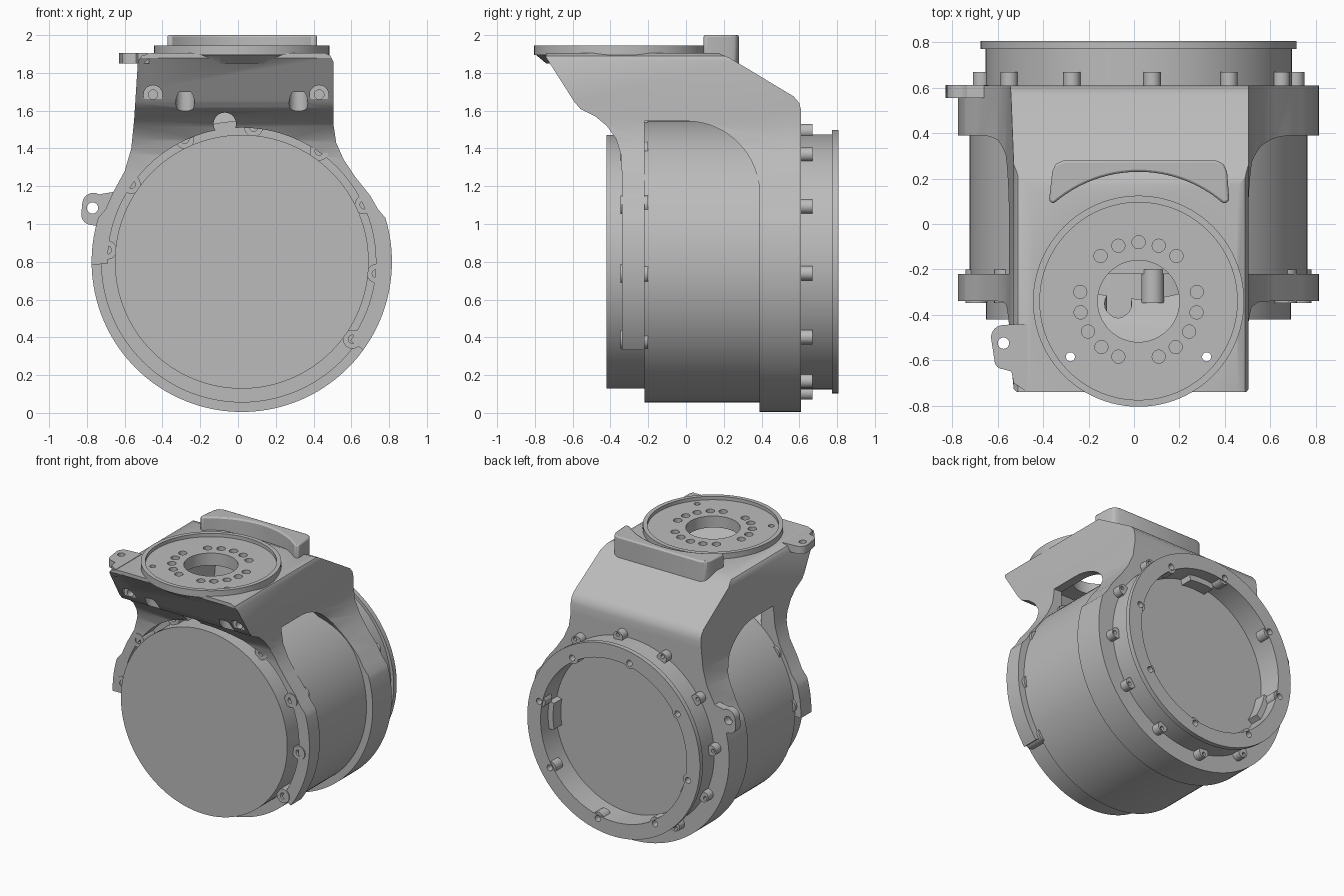
import bpy, bmesh
from math import sin, cos, radians
from mathutils import Vector

if "Cube" in bpy.data.objects:
    bpy.data.objects.remove(bpy.data.objects["Cube"], do_unlink=True)

GREY = (0.5, 0.5, 0.5, 1)
mat = bpy.data.materials.new("cast grey")
mat.use_nodes = True
mat.diffuse_color = GREY
mat.node_tree.nodes["Principled BSDF"].inputs["Base Color"].default_value = GREY

CX, CZ = 0.02, 0.80      # axis of the main barrel
TX, TY = 0.02, -0.34     # axis of the top mount


def prism(name, pts, axis, a, b, pts2=None):
    """Extrude a 2D outline along an axis, optionally to a second outline."""
    def place(p, t):
        u, v = p
        return {"x": (t, u, v), "y": (u, t, v), "z": (u, v, t)}[axis]
    bm = bmesh.new()
    lo = [bm.verts.new(place(p, a)) for p in pts]
    hi = [bm.verts.new(place(p, b)) for p in (pts2 or pts)]
    n = len(pts)
    bm.faces.new(lo)
    bm.faces.new(hi)
    for i in range(n):
        j = (i + 1) % n
        bm.faces.new((lo[i], lo[j], hi[j], hi[i]))
    bmesh.ops.recalc_face_normals(bm, faces=bm.faces)
    me = bpy.data.meshes.new(name)
    bm.to_mesh(me)
    bm.free()
    me.materials.append(mat)
    ob = bpy.data.objects.new(name, me)
    bpy.context.collection.objects.link(ob)
    return ob


def arc(cx, cy, r, start, end, n):
    angs = [radians(start + (end - start) * i / n) for i in range(n + 1)]
    return [(cx + r * cos(t), cy + r * sin(t)) for t in angs]


def cyl(name, c, r, axis, a, b, n=32, r2=None):
    ring = lambda rad: arc(c[0], c[1], rad, 0, 360, n)[:-1]
    return prism(name, ring(r), axis, a, b, ring(r2) if r2 else None)


def polar(c, r, deg):
    return c[0] + r * cos(radians(deg)), c[1] + r * sin(radians(deg))


def combine(ob, op, *others):
    """Apply booleans and discard the helper shapes."""
    for other in others:
        m = ob.modifiers.new("bool", "BOOLEAN")
        m.operation, m.solver, m.object = op, "EXACT", other
        bpy.context.view_layer.objects.active = ob
        bpy.ops.object.modifier_apply(modifier=m.name)
        bpy.data.objects.remove(other, do_unlink=True)


def drill(ob, c, r, axis, a, b, n=20):
    combine(ob, "DIFFERENCE", cyl("cutter", c, r, axis, a, b, n))


axis_c, top_c = (CX, CZ), (TX, TY)
bolt_angles = [-35 + 30 * k for k in range(12)]

# Housing: front outline crossed with side outline
right = [(0.74, 1.08), (0.70, 1.15), (0.62, 1.25), (0.56, 1.34), (0.52, 1.43),
         (0.505, 1.53), (0.505, 1.86), (0.49, 1.89), (0.46, 1.905)]
left = [(-0.46, 1.905), (-0.51, 1.89), (-0.53, 1.86), (-0.55, 1.55), (-0.565, 1.40),
        (-0.60, 1.28), (-0.66, 1.17), (-0.70, 1.08)]
housing = prism("housing", right + left + arc(CX, CZ, 0.795, 163, 377, 90), "y", -0.9, 0.61)
side = [(-0.74, 1.95), (-0.74, 1.88), (-0.59, 1.645), (-0.56, 1.61), (-0.48, 1.57),
        (-0.42, 1.52), (-0.37, 1.45), (-0.345, 1.37), (-0.34, 1.28), (-0.34, -0.1),
        (0.7, -0.1), (0.61, 0.1), (0.61, 1.60), (0.60, 1.64), (0.57, 1.675),
        (0.28, 1.85), (0.23, 1.88), (0.17, 1.905), (0.15, 1.95)]
side[10] = (0.61, -0.1)
combine(housing, "INTERSECT", prism("side_shape", side, "x", -1, 1))

# Open arch around the barrel, and the hollow above it
arch = [(-0.22, -0.1), (0.39, -0.1), (0.39, 1.15)] + arc(0.0, 1.155, 0.39, 4, 90, 14)
arch[3:] = [(u, v) for u, v in arch[3:]] + [(-0.22, 1.545)]
combine(housing, "DIFFERENCE", prism("arch", arch, "x", -1, 1))
hollow = [(-0.64, 1.84), (-0.50, 1.65), (-0.40, 1.58), (-0.29, 1.47), (-0.21, 1.35),
          (0.36, 1.35), (0.40, 1.65), (0.2, 1.82)]
combine(housing, "DIFFERENCE", prism("hollow", hollow, "x", -0.45, 0.44))

# Front band: open centre, open lower part
drill(housing, axis_c, 0.71, "y", -0.5, -0.2, 96)
wedge = [axis_c] + arc(CX, CZ, 1.5, 181, 324, 8)
combine(housing, "DIFFERENCE", prism("wedge", wedge, "y", -0.6, -0.15))
drill(housing, (-0.07, 1.53), 0.06, "y", -0.7, -0.25)

# Top mount: flanged disc with tapered underside
combine(housing, "UNION",
        cyl("taper", top_c, 0.40, "z", 1.85, 1.90, 96, 0.46),
        cyl("disc", top_c, 0.465, "z", 1.895, 1.945, 96))
drill(housing, top_c, 0.435, "z", 1.92, 2.1, 96)
drill(housing, top_c, 0.18, "z", 1.7, 2.1, 48)
for ang in (90, 70, 50, 9, -11, -31, -51, -70):
    for a in {ang, 180 - ang}:
        drill(housing, polar(top_c, 0.26, a), 0.029, "z", 1.875, 2.1)

# Pockets and screw seats under the front lip
for s in (-1, 1):
    drill(housing, (TX + s * 0.30, -0.585), 0.05, "z", 1.4, 1.70)
    drill(housing, (TX + s * 0.30, -0.585), 0.02, "z", 1.6, 2.1)
    seat = (-0.01 + s * 0.44, 1.685)
    drill(housing, seat, 0.05, "y", -0.9, -0.60)
    drill(housing, seat, 0.025, "y", -0.9, -0.55)

# Crescent tab behind the mount
tab = arc(TX, TY, 0.57, 49, 131, 24) + [(-0.375, 0.10), (-0.36, 0.23), (-0.345, 0.265),
      (-0.31, 0.28), (0.36, 0.28), (0.395, 0.265), (0.41, 0.23), (0.42, 0.10)]
crescent = prism("crescent_tab", tab, "z", 1.835, 2.0)
bev = crescent.modifiers.new("soft_edge", "BEVEL")
bev.width, bev.segments, bev.limit_method = 0.01, 2, "ANGLE"

# Lugs with holes
upper = [(-0.47, -0.74), (-0.53, -0.70), (-0.54, -0.65)] + \
    arc(-0.575, -0.60, 0.04, 270, 180, 6) + arc(-0.575, -0.50, 0.055, 180, 90, 6) + \
    [(-0.50, -0.44), (-0.47, -0.44)]
upper_lug = prism("upper_lug", upper, "z", 1.85, 1.905)
drill(upper_lug, (-0.575, -0.525), 0.025, "z", 1.8, 2.0)
lower = [(-0.66, 1.17)] + arc(-0.765, 1.105, 0.06, 60, 180, 8) + \
    arc(-0.775, 1.05, 0.055, 180, 270, 6) + [(-0.70, 0.98), (-0.64, 1.0)]
lower_lug = prism("lower_lug", lower, "y", 0.555, 0.612)
drill(lower_lug, (-0.77, 1.085), 0.03, "y", 0.5, 0.7)

# Barrel and front cap
cyl("barrel", axis_c, 0.745, "y", -0.22, 0.45, 128)
cyl("front_cap", axis_c, 0.672, "y", -0.42, -0.2, 128)

# Bolt bosses on the front band and on the rear ledge
for k, ang in enumerate(bolt_angles):
    if k < 8:
        boss = cyl("front_boss", polar(axis_c, 0.715, ang), 0.05, "y", -0.347, -0.2, 28)
        drill(boss, polar(axis_c, 0.715, ang), 0.022, "y", -0.5, -0.31)
    boss = cyl("rear_boss", polar(axis_c, 0.695, ang), 0.038, "y", 0.58, 0.67, 24)
    drill(boss, polar(axis_c, 0.71, ang), 0.014, "y", 0.64, 0.7, 12)

# Rear ring with lip, open centre and inner bolt lobes
ring = cyl("rear_ring", axis_c, 0.675, "y", 0.58, 0.78, 128)
combine(ring, "UNION", cyl("lip", axis_c, 0.697, "y", 0.772, 0.807, 128))
drill(ring, axis_c, 0.59, "y", 0.63, 0.9, 96)
for k in range(8):
    c = polar(axis_c, 0.615, 12 + 45 * k)
    combine(ring, "UNION", cyl("lobe", c, 0.045, "y", 0.72, 0.80, 24))
    drill(ring, c, 0.022, "y", 0.76, 0.9, 16)
for k, ang in enumerate((90, 0, 200)):
    pad = arc(CX, CZ, 0.60, ang - 10, ang + 10, 8) + arc(CX, CZ, 0.55, ang + 10, ang - 10, 8)
    prism("inner_pad", pad, "y", 0.62, 0.72)

# Smooth curved faces, keep hard edges crisp
for ob in bpy.context.collection.objects:
    ob.select_set(ob.type == "MESH" and mat.name in ob.data.materials)
bpy.context.view_layer.objects.active = housing
bpy.ops.object.shade_smooth_by_angle(angle=radians(30))
